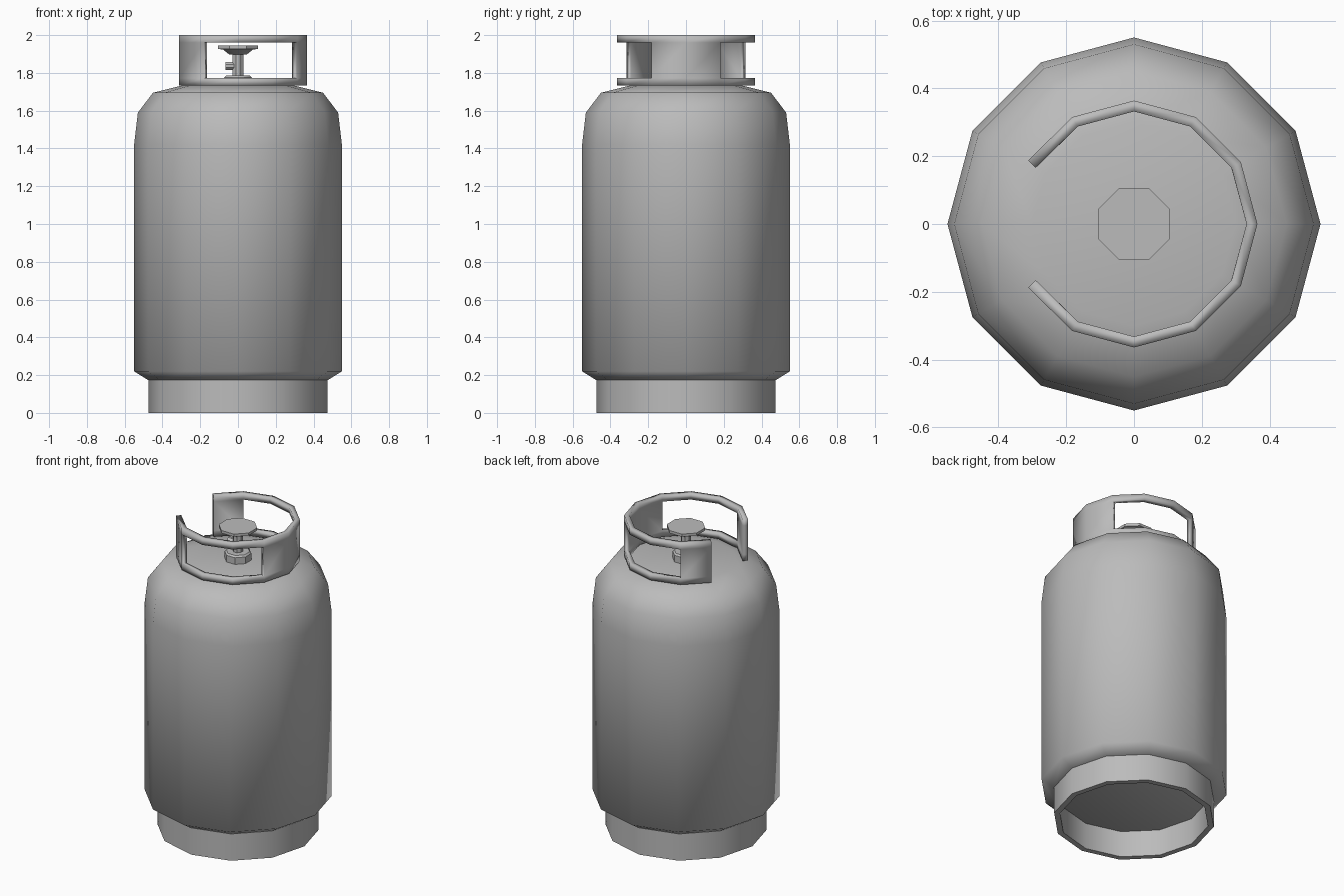
import bpy, bmesh
from math import sin, cos, radians, pi

cube = bpy.data.objects.get("Cube")
if cube:
    bpy.data.objects.remove(cube, do_unlink=True)

# Single painted-metal colour
grey = bpy.data.materials.new("grey metal")
grey.use_nodes = True
colour = (0.5, 0.5, 0.5, 1)
grey.diffuse_color = colour
grey.node_tree.nodes["Principled BSDF"].inputs["Base Color"].default_value = colour


def finish(name, bm, angle=40):
    """Turn a bmesh into a smooth-shaded object."""
    bmesh.ops.recalc_face_normals(bm, faces=bm.faces)
    mesh = bpy.data.meshes.new(name)
    bm.to_mesh(mesh)
    bm.free()
    mesh.materials.append(grey)
    obj = bpy.data.objects.new(name, mesh)
    bpy.context.collection.objects.link(obj)
    bpy.ops.object.select_all(action='DESELECT')
    obj.select_set(True)
    bpy.context.view_layer.objects.active = obj
    bpy.ops.object.shade_smooth_by_angle(angle=radians(angle))
    return obj


def lathe(name, profile, sides, turn=0, closed=False, angle=40):
    """Revolve (radius, height) points about z; cap the ends unless closed."""
    bm = bmesh.new()
    rings = [[bm.verts.new((r * cos(turn + 2 * pi * i / sides),
                            r * sin(turn + 2 * pi * i / sides), z))
              for i in range(sides)] for r, z in profile]
    pairs = list(zip(rings, rings[1:]))
    if closed:
        pairs.append((rings[-1], rings[0]))
    else:
        bm.faces.new(rings[0])
        bm.faces.new(rings[-1])
    for a, b in pairs:
        for i in range(sides):
            j = (i + 1) % sides
            bm.faces.new((a[i], a[j], b[j], b[i]))
    return finish(name, bm, angle)


# Tank: rounded shoulder, short taper at the bottom
lathe("tank_body", [(0.47, 0.17), (0.55, 0.22), (0.55, 1.42), (0.53, 1.59),
                    (0.45, 1.695), (0.3, 1.732)], 12, angle=65)

# Hollow foot ring
lathe("foot_ring", [(0.475, 0), (0.475, 0.18), (0.44, 0.18), (0.44, 0)], 12, closed=True)

# Guard collar: open at -x, with a window on the front and the back
angles = [-149, *range(-120, 121, 30), 149]
heights = [1.733, 1.772, 1.961, 2.0]
bm = bmesh.new()
grid = [[bm.verts.new((0.364 * cos(radians(a)), 0.364 * sin(radians(a)), z))
         for a in angles] for z in heights]
for row in range(3):
    for i in range(len(angles) - 1):
        middle = abs(angles[i] + angles[i + 1]) / 2
        if row == 1 and 30 < middle < 120:
            continue
        bm.faces.new((grid[row][i], grid[row][i + 1],
                      grid[row + 1][i + 1], grid[row + 1][i]))
collar = finish("guard_collar", bm)
wall = collar.modifiers.new("wall", 'SOLIDIFY')
wall.thickness = 0.031
wall.offset = -1
wall.use_even_offset = True

# Valve: base, stem, handwheel and side outlet
eighth = pi / 8
lathe("valve_base", [(0.08, 1.72), (0.08, 1.775), (0.07, 1.785)], 8, eighth)
lathe("valve_stem", [(0.031, 1.78), (0.031, 1.9)], 8, eighth)
lathe("valve_handwheel", [(0.05, 1.897), (0.085, 1.923), (0.115, 1.927),
                          (0.115, 1.944)], 8, eighth)
outlet = lathe("valve_outlet", [(0.022, 0), (0.022, 0.045)], 8, eighth)
outlet.rotation_euler = (0, -pi / 2, 0)
outlet.location = (-0.02, 0, 1.836)
